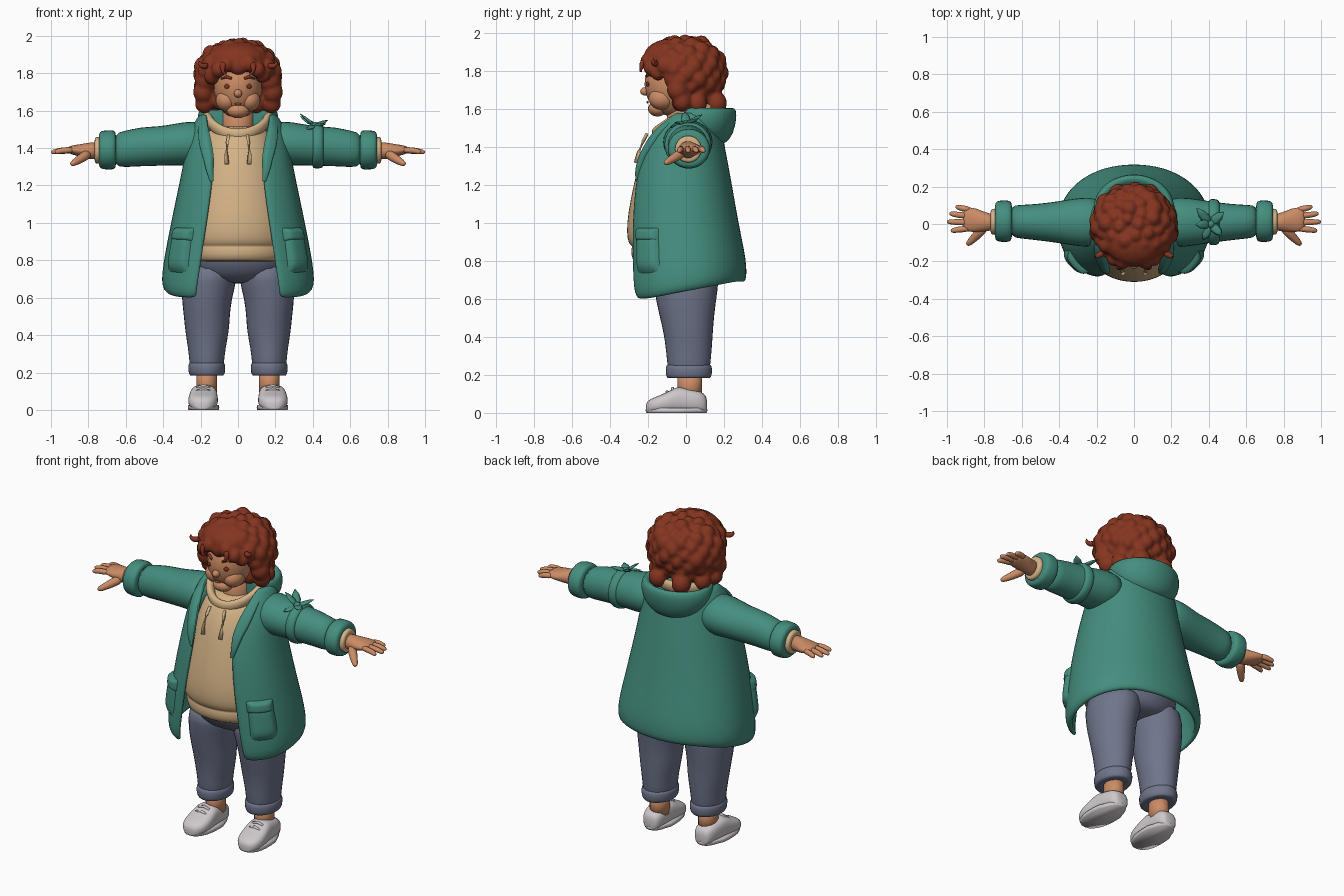
import bpy, bmesh, math, random
from mathutils import Vector, Matrix

if "Cube" in bpy.data.objects:
    bpy.data.objects.remove(bpy.data.objects["Cube"])

random.seed(4)
X, Y, Z = Vector((1, 0, 0)), Vector((0, 1, 0)), Vector((0, 0, 1))


def material(name, rgb):
    m = bpy.data.materials.new(name)
    m.diffuse_color = (*rgb, 1)
    m.use_nodes = True
    m.node_tree.nodes["Principled BSDF"].inputs["Base Color"].default_value = m.diffuse_color
    return m


GREEN = material("coat_green", (0.058, 0.27, 0.21))
TAN = material("hoodie_tan", (0.66, 0.45, 0.24))
SKIN = material("skin", (0.60, 0.26, 0.13))
HAIR = material("hair_auburn", (0.235, 0.035, 0.014))
BLUE = material("trouser_blue", (0.16, 0.18, 0.26))
WHITE = material("shoe_white", (0.62, 0.58, 0.60))
LIP = material("lip_brown", (0.40, 0.13, 0.07))


def finish(name, bm, mat, sub=0, mirror=False, solid=0, remesh=0):
    me = bpy.data.meshes.new(name)
    bm.to_mesh(me)
    bm.free()
    me.materials.append(mat)
    me.shade_smooth()
    ob = bpy.data.objects.new(name, me)
    bpy.context.collection.objects.link(ob)
    if mirror:
        ob.modifiers.new("mirror", 'MIRROR').use_mirror_merge = False
    if remesh:
        r = ob.modifiers.new("fuse", 'REMESH')
        r.mode, r.voxel_size, r.use_smooth_shade = 'VOXEL', remesh, True
    if solid:
        s = ob.modifiers.new("thickness", 'SOLIDIFY')
        s.thickness, s.offset = solid, 0
    if sub:
        s = ob.modifiers.new("round", 'SUBSURF')
        s.levels = s.render_levels = sub
    return ob


def loft(name, rings, mat, closed=True, caps=True, loop=False, **kw):
    """Bridge rings of points into a surface."""
    bm = bmesh.new()
    vs = [[bm.verts.new(p) for p in r] for r in rings]
    n = len(vs[0])
    pairs = list(zip(vs, vs[1:])) + ([(vs[-1], vs[0])] if loop else [])
    for a, b in pairs:
        for i in range(n if closed else n - 1):
            j = (i + 1) % n
            bm.faces.new((a[i], a[j], b[j], b[i]))
    if caps and closed and not loop:
        bm.faces.new(vs[0])
        bm.faces.new(vs[-1])
    bmesh.ops.recalc_face_normals(bm, faces=bm.faces)
    return finish(name, bm, mat, **kw)


def spow(v, p):
    return math.copysign(abs(v) ** (2 / p), v)


def ring(c, u, v, a, b, n=16, p=2):
    c = Vector(c)
    return [c + u * a * spow(math.cos(k * math.tau / n), p) + v * b * spow(math.sin(k * math.tau / n), p)
            for k in range(n)]


def tube(name, pts, radii, mat, n=8, flat=1, **kw):
    pts = [Vector(p) for p in pts]
    rings = []
    for i, (p, r) in enumerate(zip(pts, radii)):
        d = pts[min(i + 1, len(pts) - 1)] - pts[max(i - 1, 0)]
        side = d.cross(Z).normalized() if abs(d.normalized().z) < 0.95 else X
        rings.append(ring(p, side, side.cross(d).normalized(), r, r * flat, n))
    return loft(name, rings, mat, **kw)


def ball(name, c, r, mat, rot=0, **kw):
    bm = bmesh.new()
    bmesh.ops.create_uvsphere(bm, u_segments=20, v_segments=14, radius=1,
                              matrix=Matrix.Translation(c) @ Matrix.Rotation(rot, 4, 'Z') @ Matrix.Diagonal((*r, 1)))
    return finish(name, bm, mat, **kw)


def body(rows, n=24, p=2):   # rows: z, half width, front y, back y
    return [ring((0, (f + b) / 2, z), X, Y, w, (b - f) / 2, n, p) for z, w, f, b in rows]


# --- coat shell: z, half width, front y, back y, opening half width
COAT = [(0.60, .375, -.285, .295, .22), (0.635, .395, -.30, .305, .22), (0.70, .393, -.302, .305, .21),
        (0.80, .38, -.302, .295, .195), (1.0, .345, -.297, .262, .165), (1.2, .302, -.277, .228, .135),
        (1.35, .272, -.245, .20, .13), (1.45, .255, -.20, .18, .145), (1.53, .225, -.145, .165, .165),
        (1.58, .19, -.09, .14, .165)]


def coat_row(z):
    for a, b in zip(COAT, COAT[1:]):
        if z <= b[0]:
            k = (z - a[0]) / (b[0] - a[0])
            return [s + (e - s) * k for s, e in zip(a, b)]
    return COAT[-1]


def edge_angle(z):
    r = coat_row(z)
    return math.asin((r[4] / r[1]) ** 1.2)


def coat_point(z, t, off=0):
    _, w, f, b, _ = coat_row(z)
    p, d = (2.4 if math.cos(t) > 0 else 2.1), (b - f) / 2
    x, y = w * spow(math.sin(t), p), -d * spow(math.cos(t), p)
    out = Vector((x / w ** 2, y / d ** 2, 0)).normalized() * off
    y += (f + b) / 2
    tilt = .09 * min(1, max(0, (y + .2) / .45)) * min(1, max(0, (1 - z) / .4))
    return Vector((x, y, z + tilt)) + out


def coat_patch(name, z0, z1, span, h, n=9):
    """Padded panel lying on the coat; span(z) gives its two edge angles."""
    rows = []
    for i in range(n):
        v = i / (n - 1) * 2 - 1
        z = z0 + (z1 - z0) * (v + 1) / 2
        a, b = span(z)
        row = []
        for j in range(n):
            u = j / (n - 1) * 2 - 1
            row.append(coat_point(z, a + (b - a) * (u + 1) / 2, .008 + h * (1 - u ** 6) * (1 - v ** 6)))
        rows.append(row)
    loft(name, rows, GREEN, closed=False, sub=1, mirror=True)


rows = []
for r in COAT:
    t0 = edge_angle(r[0])
    rows.append([coat_point(r[0], t0 + (math.tau - 2 * t0) * k / 28) for k in range(29)])
loft("coat", rows, GREEN, closed=False, solid=.03, sub=1)

coat_patch("coat_pocket", .73, .97, lambda z: (.66 + .5 * max(0, z - .9), 1.2 - .5 * max(0, z - .9)), .03)
coat_patch("pocket_flap", .90, .975, lambda z: (.64, 1.2), .035)
coat_patch("lapel", 1.22, 1.56, lambda z: (edge_angle(z) - .02, edge_angle(z) + .05 + .28 * min(1, (z - 1.22) / .2)), .022)

# --- hood hanging behind the neck
HOOD = [(1.41, .06, .14, .04), (1.425, .13, .12, .10), (1.47, .195, .10, .15), (1.54, .222, .085, .182),
        (1.595, .215, .08, .188), (1.612, .195, .075, .17), (1.585, .165, .07, .14), (1.5, .1, .07, .08)]
loft("hood", [[Vector((q.x, max(q.y, -.03), q.z)) for q in ring((0, cy, z), X, Y, a, b, 24)]
              for z, a, cy, b in HOOD], GREEN, sub=1)

# --- sleeves, cuffs and under-sleeves: x, centre y, centre z, y radius, z radius
def along_x(name, rows, mat, mirror=True, n=14):
    loft(name, [ring((x, cy, cz), Y, Z, a, b, n) for x, cy, cz, a, b in rows], mat, mirror=mirror, sub=1)


along_x("sleeve", [(.16, .01, 1.43, .12, .10), (.24, .01, 1.425, .14, .125), (.33, .01, 1.42, .128, .115),
                   (.42, .01, 1.41, .112, .108), (.52, .01, 1.408, .10, .108), (.60, .012, 1.395, .092, .10),
                   (.67, .015, 1.39, .09, .095)], GREEN)
along_x("sleeve_cuff", [(.652, .015, 1.39, .08, .08), (.655, .015, 1.39, .108, .103), (.675, .015, 1.39, .116, .11),
                        (.72, .015, 1.39, .114, .107), (.742, .015, 1.39, .107, .10), (.744, .015, 1.39, .07, .07)], GREEN)
along_x("hoodie_cuff", [(.70, .012, 1.388, .07, .07), (.75, .012, 1.388, .073, .074), (.765, .012, 1.388, .07, .072),
                        (.767, .012, 1.388, .05, .05)], TAN)

# --- hands
along_x("palm", [(.74, .01, 1.385, .045, .048), (.79, .01, 1.385, .05, .047), (.84, .02, 1.387, .066, .035),
                 (.89, .025, 1.39, .068, .025), (.915, .025, 1.39, .055, .014)], SKIN)
for i, (y0, x1, y1) in enumerate([(.075, .955, .092), (.042, .988, .056), (.008, 1.0, .012), (-.024, .98, -.036)]):
    mid = (.945, (y0 + y1) / 2, 1.388)
    tube("finger_%d" % i, [(.87, y0, 1.39), mid if x1 > .96 else (.92, .084, 1.388), (x1 - .008, y1, 1.378), (x1, y1, 1.376)],
         [.019, .018, .014, .006], SKIN, mirror=True, sub=1)
tube("thumb", [(.795, -.01, 1.375), (.83, -.05, 1.35), (.865, -.085, 1.328), (.888, -.108, 1.315), (.893, -.112, 1.312)],
     [.03, .028, .022, .016, .006], SKIN, mirror=True, sub=1)

# --- tied band with leaf-shaped ends on one sleeve
along_x("arm_band", [(.395, .01, 1.41, .10, .10), (.40, .01, 1.41, .125, .122), (.425, .01, 1.412, .13, .126),
                     (.455, .01, 1.41, .122, .12), (.46, .01, 1.41, .10, .10)], GREEN, mirror=False)
knot = Vector((.41, 0, 1.52))
ball("band_knot", knot, (.022, .022, .02), GREEN)
for i, tip in enumerate([(.335, .085, 1.57), (.48, .065, 1.55), (.47, -.06, 1.53), (.37, -.085, 1.50), (.33, -.005, 1.585)]):
    tip = Vector(tip)
    tube("band_leaf_%d" % i, [knot, knot.lerp(tip, .35), knot.lerp(tip, .7), tip], [.012, .026, .02, .002], GREEN, n=6, flat=.35)

# --- hoodie body, collar and drawstrings
loft("hoodie", body([(.79, .26, -.262, .2), (.80, .275, -.285, .21), (.865, .285, -.295, .21), (.876, .275, -.28, .2),
                     (.886, .29, -.305, .21), (.95, .29, -.316, .2), (1.05, .28, -.308, .2), (1.2, .25, -.278, .18),
                     (1.35, .215, -.242, .16), (1.45, .19, -.195, .14), (1.53, .14, -.13, .12)]), TAN, sub=1)
collar = []
for k in range(28):
    a = k * math.tau / 28
    front = (math.cos(a) + 1) / 2
    c = Vector((.158 * math.sin(a), .0 - .155 * math.cos(a), 1.59 - .125 * front ** 2.2))
    out = Vector((math.sin(a), -math.cos(a), .4)).normalized()
    collar.append(ring(c, out, Vector((0, 0, 1)), .03, .038, 10))
loft("hoodie_collar", collar, TAN, loop=True, sub=1)
tube("drawstring", [(.05, -.205, 1.47), (.058, -.225, 1.43), (.062, -.25, 1.37), (.06, -.262, 1.315)],
     [.009, .009, .009, .013], TAN, mirror=True)

# --- trousers
loft("trouser_hips", body([(.675, .1, -.1, .12), (.70, .22, -.17, .17), (.77, .28, -.225, .2), (.86, .27, -.25, .2),
                           (.9, .25, -.2, .18)]), BLUE, sub=1)
LEG = [(.80, .14, -.01, .14, .19), (.68, .155, 0, .15, .175), (.6, .167, 0, .137, .163), (.5, .167, .005, .125, .145),
       (.42, .165, .012, .12, .132), (.33, .167, .015, .102, .123), (.25, .167, .015, .094, .115), (.21, .167, .015, .09, .11)]
loft("trouser_leg", [ring((x, y, z), X, Y, a, b) for z, x, y, a, b in LEG], BLUE, mirror=True, sub=1)
loft("trouser_cuff", [ring((.167, .015, z), X, Y, a, a + .024) for z, a in
                      [(.185, .07), (.18, .092), (.2, .1), (.235, .102), (.252, .096), (.255, .08)]], BLUE, mirror=True, sub=1)

# --- ankles and shoes
loft("ankle", [ring((.167, .02, z), X, Y, .055, .065, 12) for z in (.08, .14, .21)], SKIN, mirror=True)
SHOE = [(.112, .03, .07), (.10, .055, .105), (.05, .068, .122), (0, .07, .13), (-.045, .074, .142), (-.09, .08, .115),
        (-.14, .082, .092), (-.18, .07, .078), (-.205, .045, .06), (-.212, .02, .04)]
loft("shoe", [ring((.182 - .04 * y, y, h / 2), X, Z, w, h / 2, 16, 2.8) for y, w, h in SHOE], WHITE, mirror=True, sub=1)
loft("shoe_sole", [[Vector((.182 - .04 * q.y, q.y, z)) + X * (q.x * (1 - .12 * (q.y > .03)))
                    for q in ring((0, -.05, 0), X, Y, .084 * s, .163 * s, 24, 2.4)]
                   for z, s in ((0, .97), (.012, 1), (.026, .98))], WHITE, mirror=True)
for y, z in ((-.07, .13), (-.1, .112)):
    tube("shoe_lace", [(.15, y, z - .012), (.185, y, z), (.222, y, z - .012)], [.008] * 3, WHITE, n=6, mirror=True)

# --- head and face
HC, HR = Vector((0, -.06, 1.73)), Vector((.132, .158, .172))


def face(x, z, out=0):
    y = HC.y - HR.y * math.sqrt(max(0, 1 - (x / HR.x) ** 2 - ((z - HC.z) / HR.z) ** 2))
    return Vector((x, y - out, z))


ball("head", HC, HR, SKIN)
ball("cheek", (.06, -.125, 1.655), (.06, .072, .06), SKIN, mirror=True)
ball("chin", (0, -.15, 1.6), (.06, .05, .04), SKIN)
ball("nose", (0, -.215, 1.692), (.022, .026, .022), SKIN)
loft("neck", [ring((0, -.01, z), X, Y, .085, .09) for z in (1.4, 1.5, 1.66)], SKIN)
ball("eye", face(.06, 1.73, .001), (.015, .006, .013), HAIR, rot=.45, mirror=True)
tube("eyebrow", [face(x, z, .002) for x, z in ((.035, 1.772), (.062, 1.782), (.09, 1.77))], [.007, .009, .004], HAIR, mirror=True)
ball("mouth", (0, -.202, 1.635), (.02, .006, .006), LIP)

# --- curly hair: a core and fringe cap covered with fused locks
bm = bmesh.new()


def lock(c, r):
    bmesh.ops.create_icosphere(bm, subdivisions=3, radius=1, matrix=Matrix.Translation(c) @ Matrix.Diagonal((*r, 1)))


lock((0, .03, 1.79), (.185, .165, .175))
lock((0, -.075, 1.87), (.165, .15, .10))
for k in range(110):
    h = 1 - 2 * (k + .5) / 110
    a, q = k * 2.39996, math.sqrt(1 - h * h)
    c = Vector((.198 * q * math.cos(a), -.005 + .188 * q * math.sin(a), 1.785 + .165 * h))
    if c.z < 1.635 and abs(c.x) < .12 and c.y < .05:
        continue
    if c.y < -.06 and c.z < 1.835 - .05 * (abs(c.x) > .1):
        continue
    s = random.uniform(.034, .05)
    lock(c, (s, s, s * 1.15))
for sx in (-1, 1):
    for x, y, z, s in ((.17, -.06, 1.76, .055), (.185, -.045, 1.7, .055), (.18, -.02, 1.64, .05), (.155, .06, 1.63, .05),
                       (.06, -.20, 1.85, .04), (.105, -.185, 1.82, .04), (.135, -.15, 1.79, .036), (.08, .16, 1.63, .055)):
        lock((sx * x, y, z), (s, s, s * 1.1))
finish("curly_hair", bm, HAIR, remesh=.011)
tube("side_curl", [(.16, -.15, 1.84), (.19, -.17, 1.835), (.21, -.175, 1.85), (.205, -.17, 1.87)],
     [.02, .018, .012, .003], HAIR, mirror=True, sub=1)
tube("fringe_curl", [(.07, -.21, 1.86), (.085, -.235, 1.83), (.08, -.24, 1.80), (.06, -.235, 1.795)],
     [.022, .02, .013, .003], HAIR, mirror=True, sub=1)
